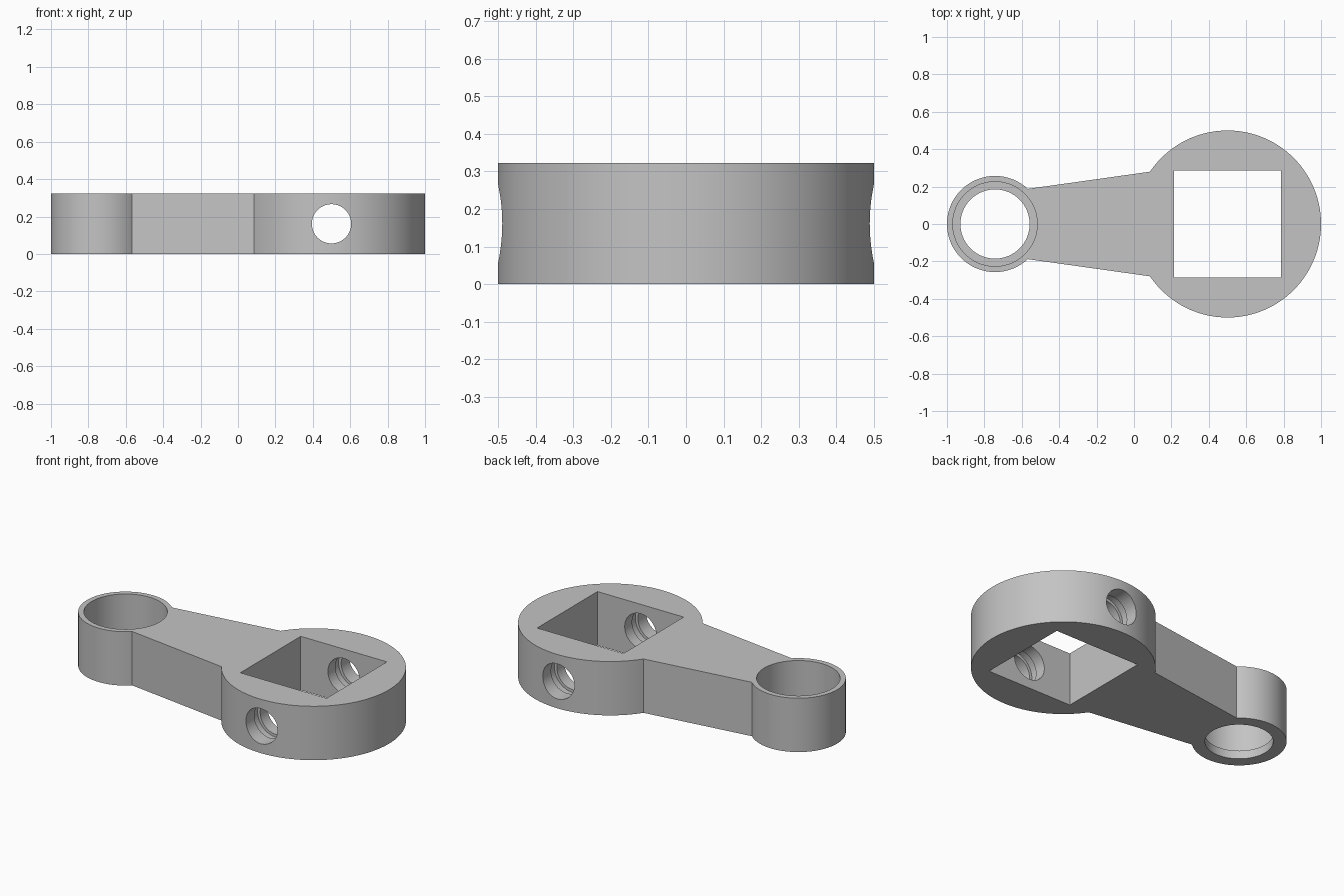
import bpy, bmesh
from math import sin, cos, radians, pi
from mathutils import Matrix

if "Cube" in bpy.data.objects:
    bpy.data.objects.remove(bpy.data.objects["Cube"], do_unlink=True)

HEIGHT = 0.322
HEAD_X, HEAD_R = 0.5, 0.5
RING_X, RING_R = -0.743, 0.257

grey = bpy.data.materials.new("plain grey")
grey.use_nodes = True
colour = (0.55, 0.55, 0.55, 1)
grey.diffuse_color = colour
grey.node_tree.nodes["Principled BSDF"].inputs["Base Color"].default_value = colour


def finish(bm, name):
    bmesh.ops.recalc_face_normals(bm, faces=bm.faces)
    mesh = bpy.data.meshes.new(name)
    bm.to_mesh(mesh)
    bm.free()
    obj = bpy.data.objects.new(name, mesh)
    bpy.context.collection.objects.link(obj)
    mesh.materials.append(grey)
    return obj


def arc(x, r, start, end, steps):
    angles = [radians(start + (end - start) * i / steps) for i in range(steps + 1)]
    return [(x + r * cos(a), r * sin(a)) for a in angles]


def lathe(name, profile, matrix, sides=96):
    """Closed round solid from (radius, height) pairs."""
    bm = bmesh.new()
    rings = [[bm.verts.new((r * cos(2 * pi * i / sides), r * sin(2 * pi * i / sides), z))
              for i in range(sides)] for r, z in profile]
    for low, high in zip(rings, rings[1:]):
        for i in range(sides):
            j = (i + 1) % sides
            bm.faces.new((low[i], low[j], high[j], high[i]))
    bm.faces.new(rings[0])
    bm.faces.new(rings[-1])
    bm.transform(matrix)
    return finish(bm, name)


# Lever body: round head, tapering neck and small ring in one outline
bm = bmesh.new()
outline = arc(HEAD_X, HEAD_R, -146, 146, 110) + arc(RING_X, RING_R, 47, 313, 80)
base = bm.faces.new([bm.verts.new((x, y, 0)) for x, y in outline])
top = bmesh.ops.extrude_face_region(bm, geom=[base])["geom"]
bmesh.ops.translate(bm, vec=(0, 0, HEIGHT),
                    verts=[v for v in top if isinstance(v, bmesh.types.BMVert)])
body = finish(bm, "lever_body")

# Square socket through the head
bm = bmesh.new()
bmesh.ops.create_cube(bm, size=1, matrix=Matrix.Translation((HEAD_X, 0, HEIGHT / 2))
                      @ Matrix.Diagonal((0.57, 0.57, 1, 1)))
cutters = [finish(bm, "socket_cutter")]

# Ring bore with a narrow lip at the bottom
cutters.append(lathe("ring_bore_cutter",
                     [(0.185, -0.1), (0.185, 0.05), (0.226, 0.05), (0.226, 0.5)],
                     Matrix.Translation((RING_X, 0, 0))))

# Cross bores, each with a groove inside the wall
for side, angle in (("front", 90), ("back", -90)):
    cutters.append(lathe(side + "_bore_cutter",
                         [(0.105, 0.2), (0.105, 0.355), (0.122, 0.355),
                          (0.122, 0.41), (0.105, 0.41), (0.105, 0.6)],
                         Matrix.Translation((HEAD_X, 0, HEIGHT / 2))
                         @ Matrix.Rotation(radians(angle), 4, "X"), 64))

bpy.context.view_layer.objects.active = body
for cutter in cutters:
    mod = body.modifiers.new(cutter.name, "BOOLEAN")
    mod.operation = "DIFFERENCE"
    mod.solver = "EXACT"
    mod.object = cutter
    bpy.ops.object.modifier_apply(modifier=mod.name)
for cutter in cutters:
    bpy.data.objects.remove(cutter, do_unlink=True)

bpy.ops.object.select_all(action="DESELECT")
body.select_set(True)
bpy.ops.object.shade_smooth_by_angle(angle=radians(30))
